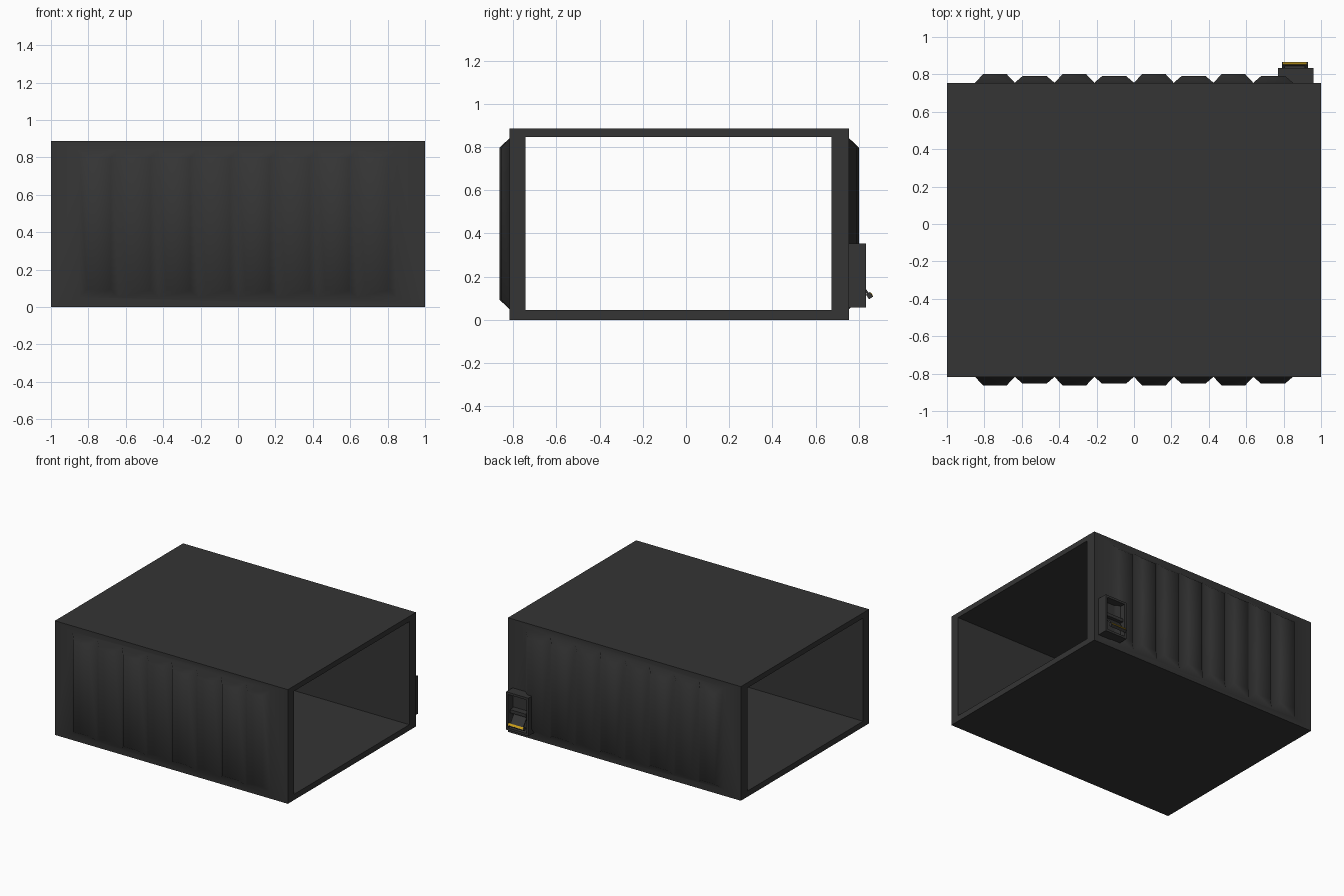
import bpy, bmesh, math
from mathutils import Matrix, Vector

if "Cube" in bpy.data.objects:
    bpy.data.objects.remove(bpy.data.objects["Cube"])

YF, YB, H = -0.817, 0.755, 0.886


def material(name, col):
    m = bpy.data.materials.new(name)
    m.diffuse_color = (*col, 1)
    m.use_nodes = True
    m.node_tree.nodes["Principled BSDF"].inputs["Base Color"].default_value = m.diffuse_color
    return m


dark = material("dark_grey", (0.035, 0.035, 0.035))
yellow = material("yellow", (0.62, 0.36, 0.01))


def finish(name, bm, mat):
    bmesh.ops.remove_doubles(bm, verts=bm.verts, dist=1e-4)
    bmesh.ops.recalc_face_normals(bm, faces=bm.faces)
    me = bpy.data.meshes.new(name)
    bm.to_mesh(me)
    bm.free()
    me.materials.append(mat)
    ob = bpy.data.objects.new(name, me)
    bpy.context.collection.objects.link(ob)
    return ob


def box(name, centre, size, mat, tilt=0):
    bm = bmesh.new()
    bmesh.ops.create_cube(bm, size=1, matrix=Matrix.Translation(centre)
                          @ Matrix.Rotation(tilt, 4, 'X')
                          @ Matrix.Diagonal((*size, 1)))
    return finish(name, bm, mat)


bm = bmesh.new()


def face(pts, smooth=False):
    f = bm.faces.new([bm.verts.new(p) for p in pts])
    f.smooth = smooth


# Open-ended tunnel: top, bottom, inner walls and end rims
outer = [(YF, 0), (YB, 0), (YB, H), (YF, H)]
inner = [(-0.743, 0.045), (0.673, 0.045), (0.673, 0.845), (-0.743, 0.845)]
for i in range(4):
    j = (i + 1) % 4
    for ring in (outer, inner):
        if ring is inner or i in (0, 2):
            a, b = ring[i], ring[j]
            face([(-1, *a), (1, *a), (1, *b), (-1, *b)])
    for x in (-1, 1):
        face([(x, *outer[i]), (x, *outer[j]), (x, *inner[j]), (x, *inner[i])])

# Ribbed side walls, smooth shaded, alternating deep and shallow ribs
N, X0, PITCH, Z0, Z1 = 8, -0.85, 0.2125, 0.05, 0.84
xs = [X0 + PITCH * i for i in range(N + 1)]
for y, s in ((YF, -1), (YB, 1)):
    for xa, xb in ((-1, xs[0]), (1, xs[-1])):
        face([(xa, y, 0), (xb, y, Z0), (xb, y, Z1), (xa, y, H)], True)
    for ze, zi in ((0, Z0), (H, Z1)):
        face([(-1, y, ze), (1, y, ze)] + [(x, y, zi) for x in reversed(xs)], True)
    for i in range(N):
        d = 0.046 if i % 2 == 0 else 0.037
        g, yt = 0.043, y + s * d
        a, b = xs[i], xs[i + 1]
        base = [(a, y, Z0), (b, y, Z0), (b, y, Z1), (a, y, Z1)]
        top = [(a + g, yt, Z0 + g), (b - g, yt, Z0 + g),
               (b - g, yt, Z1 - g), (a + g, yt, Z1 - g)]
        face(top, True)
        for k in range(4):
            m = (k + 1) % 4
            face([base[k], base[m], top[m], top[k]], True)
finish("ribbed_tunnel_shell", bm, dark)

# Latch housing with a recessed outer face
bm = bmesh.new()
bmesh.ops.create_cube(bm, size=1, matrix=Matrix.Translation((0.865, 0.79, 0.205))
                      @ Matrix.Diagonal((0.19, 0.088, 0.295, 1)))
back = max(bm.faces, key=lambda f: f.calc_center_median().y)
bmesh.ops.inset_region(bm, faces=[back], thickness=0.025)
r = bmesh.ops.extrude_discrete_faces(bm, faces=[back])
bmesh.ops.translate(bm, verts=r["faces"][0].verts, vec=Vector((0, -0.06, 0)))
finish("latch_housing", bm, dark)

# Crossbar, tilted lever and its yellow grip
box("latch_crossbar", (0.865, 0.80, 0.205), (0.14, 0.05, 0.025), dark)
tilt = math.radians(35)
box("latch_lever", (0.86, 0.818, 0.155), (0.11, 0.010, 0.10), dark, tilt)
box("lever_grip", (0.86, 0.849, 0.112), (0.14, 0.022, 0.026), dark, tilt)
box("grip_stripe", (0.86, 0.851, 0.114), (0.126, 0.022, 0.016), yellow, tilt)
